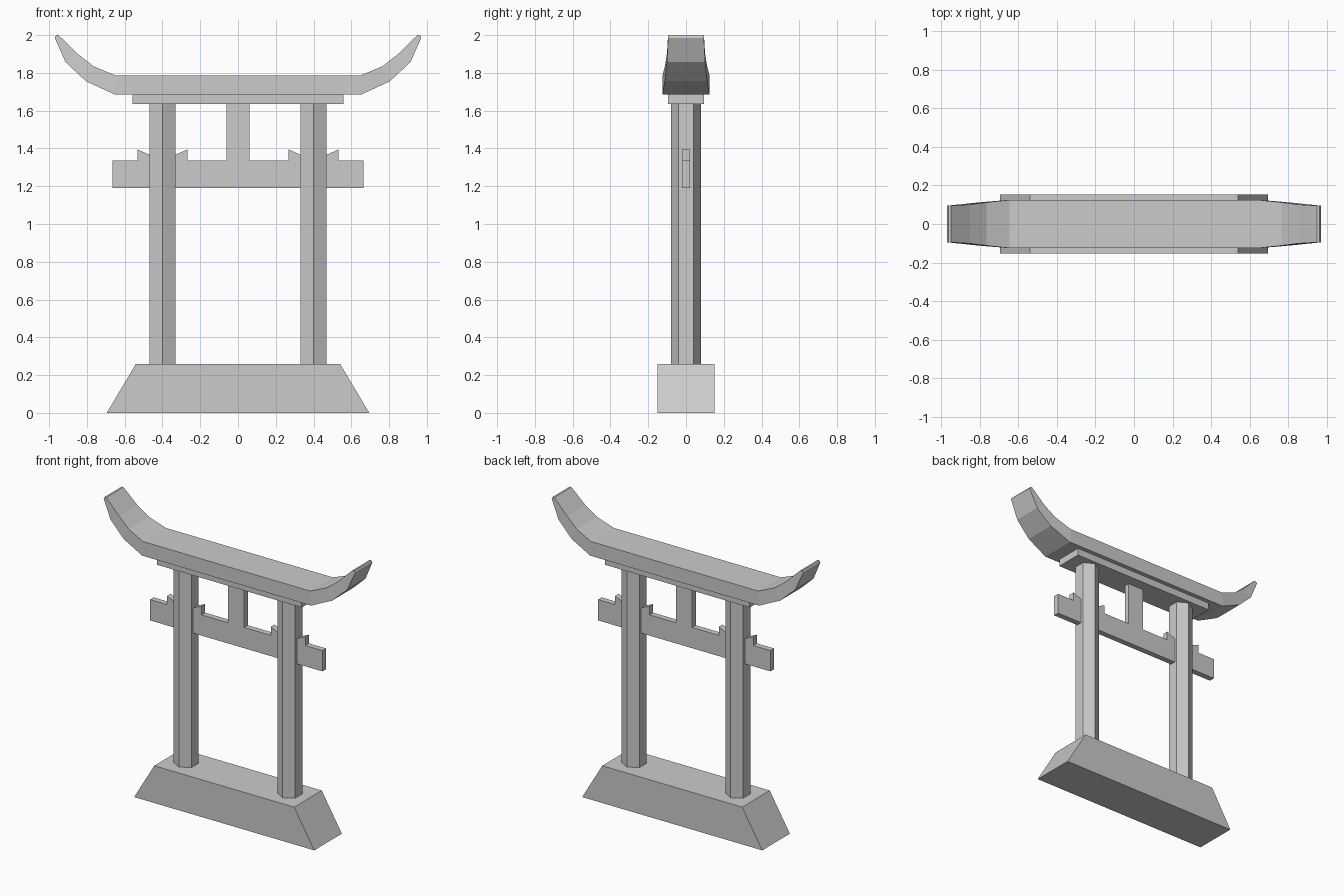
import bpy
import bmesh
from math import radians, pi

cube = bpy.data.objects.get("Cube")
if cube:
    bpy.data.objects.remove(cube, do_unlink=True)

stone = bpy.data.materials.new("stone_grey")
stone.use_nodes = True
stone.diffuse_color = (0.6, 0.6, 0.6, 1)
stone.node_tree.nodes["Principled BSDF"].inputs["Base Color"].default_value = (0.6, 0.6, 0.6, 1)


def finish(name, bm):
    bmesh.ops.recalc_face_normals(bm, faces=bm.faces)
    mesh = bpy.data.meshes.new(name)
    bm.to_mesh(mesh)
    bm.free()
    mesh.materials.append(stone)
    obj = bpy.data.objects.new(name, mesh)
    bpy.context.collection.objects.link(obj)
    return obj


def extrude_profile(name, half, depth):
    """Mirror a right-hand outline (bottom to top) in x and extrude it to +-depth in y."""
    outline = half + [(-x, z) for x, z in reversed(half)]
    bm = bmesh.new()
    face = bm.faces.new([bm.verts.new((x, -depth, z)) for x, z in outline])
    new = bmesh.ops.extrude_face_region(bm, geom=[face])["geom"]
    verts = [v for v in new if isinstance(v, bmesh.types.BMVert)]
    bmesh.ops.translate(bm, verts=verts, vec=(0, 2 * depth, 0))
    return finish(name, bm)


# Sloped plinth
extrude_profile("plinth", [(0.695, 0), (0.54, 0.26)], 0.152)

# Hexagonal pillars, one corner facing forward
for side, x in (("left", 0.4), ("right", -0.4)):
    bpy.ops.mesh.primitive_cylinder_add(vertices=6, radius=0.079, depth=1.375,
                                        location=(x, 0, 0.9475))
    pillar = bpy.context.object
    pillar.name = side + "_pillar"
    pillar.data.materials.append(stone)

# Tie beam with notched wedges round the pillars and the central strut
extrude_profile("tie_beam_and_strut", [
    (0.665, 1.19), (0.665, 1.335), (0.533, 1.335), (0.533, 1.395),
    (0.4, 1.336), (0.267, 1.395), (0.267, 1.335), (0.062, 1.335),
    (0.062, 1.64)], 0.02)

# Flat beam under the lintel
extrude_profile("lower_lintel", [(0.558, 1.635), (0.558, 1.69)], 0.095)

# Upswept lintel: sections of top x, top z, bottom x, bottom z, half depth
sections = [
    (0.645, 1.785, 0.652, 1.685, 0.125),
    (0.765, 1.835, 0.805, 1.756, 0.112),
    (0.85, 1.902, 0.913, 1.857, 0.101),
    (0.95, 2.0, 0.97, 1.985, 0.095),
    (0.963, 2.0, 0.97, 1.987, 0.095),
]
bm = bmesh.new()
rings = []
stations = [(-1, s) for s in reversed(sections)] + [(1, s) for s in sections]
for sign, (tx, tz, bx, bz, d) in stations:
    corners = [(bx, -d, bz), (bx, d, bz), (tx, d, tz), (tx, -d, tz)]
    rings.append([bm.verts.new((sign * x, y, z)) for x, y, z in corners])
for a, b in zip(rings, rings[1:]):
    for i in range(4):
        j = (i + 1) % 4
        bm.faces.new((a[i], a[j], b[j], b[i]))
bm.faces.new(rings[0])
bm.faces.new(rings[-1])
finish("upswept_lintel", bm)
